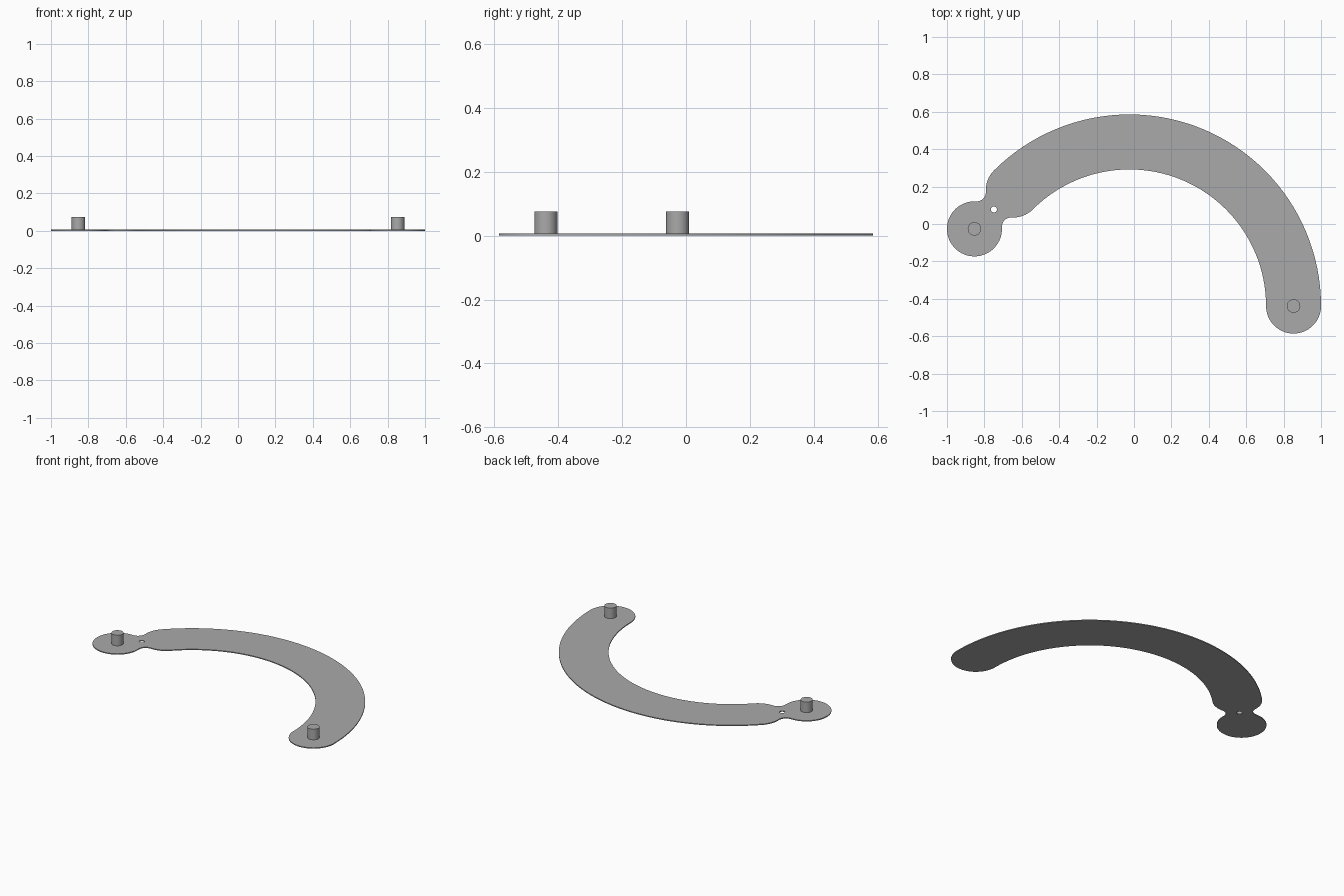
import bpy
from math import radians, degrees, atan2, sqrt, cos, sin
from mathutils import Vector

cube = bpy.data.objects.get("Cube")
if cube:
    bpy.data.objects.remove(cube)

# Main dimensions
R = 0.147            # half width of the band and radius of the round ends
M = 0.8776           # centre-line radius of the band
F = 0.05             # fillet radius at the neck
THICK = 0.006
PIN_R, PIN_TOP = 0.036, 0.075

grey = bpy.data.materials.new("plain grey")
grey.use_nodes = True
colour = (0.4, 0.4, 0.4, 1)
grey.diffuse_color = colour
grey.node_tree.nodes["Principled BSDF"].inputs["Base Color"].default_value = colour


def polar(centre, radius, angle):
    a = radians(angle)
    return centre + Vector((cos(a), sin(a))) * radius


def arc(centre, radius, start, end, steps):
    return [polar(centre, radius, start + (end - start) * i / steps)
            for i in range(steps)]


# Key points: band centre, its two ends, the neck and the small disc
hub = Vector((1 - R - M, -M / 2))
right_end = polar(hub, M, 0)
left_end = polar(hub, M, 135)
neck = polar(left_end, R, 225)
disc = polar(left_end, 2 * R, 225)
reach = sqrt((R + F) ** 2 - R ** 2)
a = degrees(atan2(reach, R))

# Plate outline, counterclockwise
outline = (arc(right_end, R, -180, 0, 32)
           + arc(hub, M + R, 0, 135, 48)
           + arc(left_end, R, 135, 225 - a, 10)
           + arc(polar(neck, reach, 135), F, 45 - a, a - 135, 12)
           + arc(disc, R, 45 + a, 405 - a, 48)
           + arc(polar(neck, reach, -45), F, 225 - a, 45 + a, 12)
           + arc(left_end, R, 225 + a, 315, 10)
           + arc(hub, M - R, 135, 0, 48))
hole = arc(neck, 0.016, 0, 360, 24)

# Filled and extruded plate with the small hole in its neck
curve = bpy.data.curves.new("plate_profile", "CURVE")
curve.dimensions = "2D"
curve.fill_mode = "BOTH"
curve.extrude = THICK / 2
for loop in (outline, hole):
    spline = curve.splines.new("POLY")
    spline.points.add(len(loop) - 1)
    for point, co in zip(spline.points, loop):
        point.co = (co.x, co.y, 0, 1)
    spline.use_cyclic_u = True
helper = bpy.data.objects.new("plate_profile", curve)
bpy.context.collection.objects.link(helper)
bpy.context.view_layer.update()
mesh = bpy.data.meshes.new_from_object(
    helper.evaluated_get(bpy.context.evaluated_depsgraph_get()))
bpy.data.objects.remove(helper)
plate = bpy.data.objects.new("curved_plate", mesh)
plate.location.z = THICK / 2
bpy.context.collection.objects.link(plate)
parts = [plate]

# Upright pins at both ends
for name, spot in (("left_pin", right_end), ("right_pin", disc)):
    height = PIN_TOP - THICK / 2
    bpy.ops.mesh.primitive_cylinder_add(
        vertices=32, radius=PIN_R, depth=height,
        location=(spot.x, spot.y, PIN_TOP - height / 2))
    pin = bpy.context.object
    pin.name = name
    parts.append(pin)

for part in parts:
    part.data.materials.clear()
    part.data.materials.append(grey)
    bpy.ops.object.select_all(action="DESELECT")
    part.select_set(True)
    bpy.context.view_layer.objects.active = part
    bpy.ops.object.shade_smooth_by_angle(angle=radians(30))
